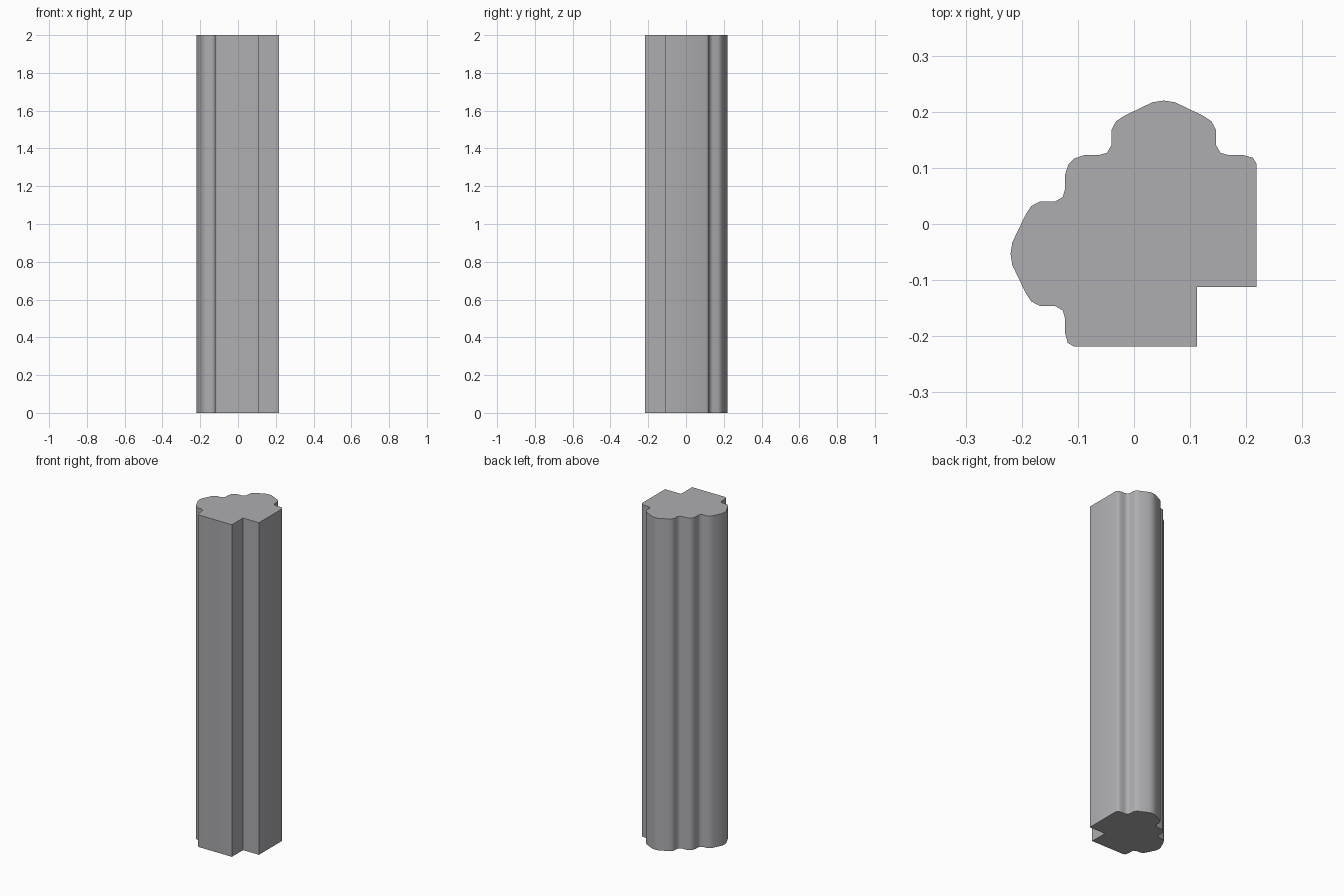
import bpy
import bmesh
import math

HEIGHT = 2.0
LOBE_X = 0.053  # centre line of the rounded lobe

cube = bpy.data.objects.get("Cube")
if cube:
    bpy.data.objects.remove(cube, do_unlink=True)

# Plain grey material
grey = bpy.data.materials.new("plain_grey")
grey.use_nodes = True
colour = (0.42, 0.42, 0.44, 1)
grey.diffuse_color = colour
grey.node_tree.nodes["Principled BSDF"].inputs["Base Color"].default_value = colour

# Moulded profile: square rebate, then half of the rounded lobe
rebate = [(0.112, -0.112), (0.218, -0.112), (0.218, 0.108), (0.212, 0.118)]
half_lobe = [(0.194, 0.123), (0.168, 0.123), (0.154, 0.127), (0.146, 0.141),
             (0.146, 0.168), (0.138, 0.183), (0.123, 0.193), (0.073, 0.217)]
lobe = half_lobe + [(LOBE_X, 0.220)]
lobe += [(2 * LOBE_X - x, y) for x, y in reversed(half_lobe)]
half = rebate + lobe + [(-0.106, 0.117)]

# Mirror the half profile across the diagonal; the rebate corner lies on it
profile = half + [(-y, -x) for x, y in reversed(half[1:])]

# Extrude the profile into the column
bm = bmesh.new()
base = bm.faces.new([bm.verts.new((x, y, 0)) for x, y in profile])
top = bmesh.ops.extrude_face_region(bm, geom=[base], use_keep_orig=True)
top_verts = [v for v in top["geom"] if isinstance(v, bmesh.types.BMVert)]
bmesh.ops.translate(bm, verts=top_verts, vec=(0, 0, HEIGHT))
bmesh.ops.recalc_face_normals(bm, faces=bm.faces)

mesh = bpy.data.meshes.new("moulded_column")
bm.to_mesh(mesh)
bm.free()
mesh.materials.append(grey)
column = bpy.data.objects.new("moulded_column", mesh)
bpy.context.collection.objects.link(column)

# Smooth the curved moulding and keep the square corners sharp
bpy.context.view_layer.objects.active = column
column.select_set(True)
bpy.ops.object.shade_smooth_by_angle(angle=math.radians(50))
